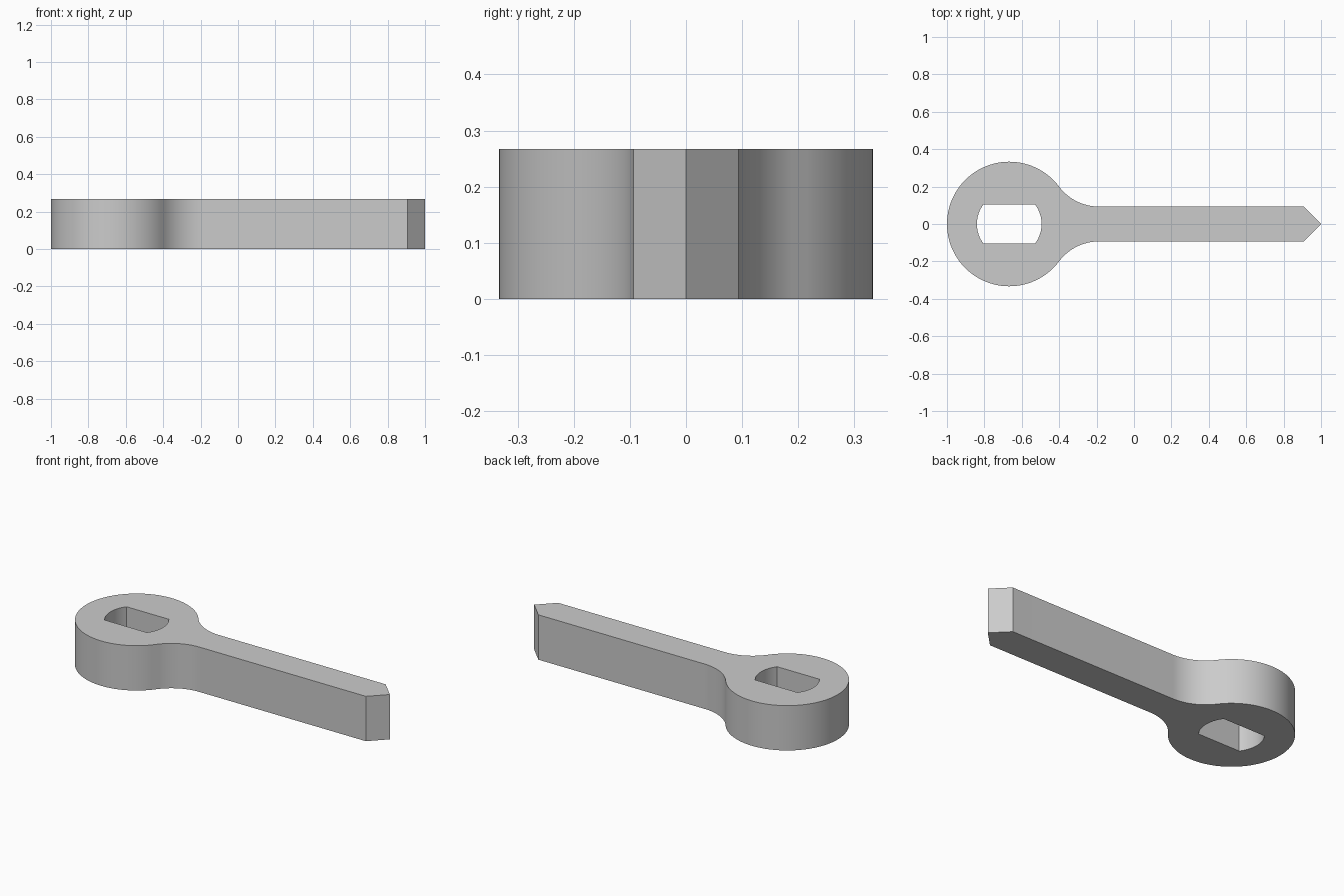
import bpy, bmesh
from math import sin, cos, asin, acos, pi, radians

if "Cube" in bpy.data.objects:
    bpy.data.objects.remove(bpy.data.objects["Cube"])

HEIGHT = 0.267
HEAD_X, HEAD_R = -0.667, 0.333
SHAFT_W, TIP_X = 0.0933, 0.907
FILLET_R = 0.267
SLOT_R, SLOT_W = 0.173, 0.103


def arc(cx, cy, r, start, end, steps):
    return [(cx + r * cos(start + (end - start) * i / steps),
             cy + r * sin(start + (end - start) * i / steps)) for i in range(steps + 1)]


# Outline: pointed tip, shaft, fillet and round head, mirrored across y = 0
fillet_y = SHAFT_W + FILLET_R
reach = HEAD_R + FILLET_R
turn = asin(fillet_y / reach)
fillet_x = HEAD_X + reach * cos(turn)
half = [(1, 0), (TIP_X, SHAFT_W)]
half += arc(fillet_x, fillet_y, FILLET_R, -pi / 2, turn - pi, 16)
half += arc(HEAD_X, 0, HEAD_R, turn, pi, 40)[1:]
outline = half + [(x, -y) for x, y in half[-2:0:-1]]

# Slot: circle flattened on two sides
flat = asin(SLOT_W / SLOT_R)
slot = arc(HEAD_X, 0, SLOT_R, -flat, flat, 16)
slot += arc(HEAD_X, 0, SLOT_R, pi - flat, pi + flat, 16)

# Fill the profile around the slot and raise it
bm = bmesh.new()
for loop in (outline, slot):
    verts = [bm.verts.new((x, y, 0)) for x, y in loop]
    for a, b in zip(verts, verts[1:] + verts[:1]):
        bm.edges.new((a, b))
bmesh.ops.triangle_fill(bm, use_beauty=True, edges=bm.edges[:])
raised = bmesh.ops.extrude_face_region(bm, geom=bm.faces[:], use_keep_orig=True)
top = [v for v in raised["geom"] if isinstance(v, bmesh.types.BMVert)]
bmesh.ops.translate(bm, verts=top, vec=(0, 0, HEIGHT))
bmesh.ops.recalc_face_normals(bm, faces=bm.faces[:])
bmesh.ops.dissolve_limit(bm, angle_limit=radians(0.5), verts=bm.verts[:], edges=bm.edges[:])

mesh = bpy.data.meshes.new("wrench_key")
bm.to_mesh(mesh)
bm.free()
wrench = bpy.data.objects.new("wrench_key", mesh)
bpy.context.collection.objects.link(wrench)

# Plain grey material
grey = bpy.data.materials.new("light_grey")
grey.use_nodes = True
colour = (0.6, 0.6, 0.6, 1)
grey.diffuse_color = colour
grey.node_tree.nodes["Principled BSDF"].inputs["Base Color"].default_value = colour
mesh.materials.append(grey)

bpy.context.view_layer.objects.active = wrench
wrench.select_set(True)
bpy.ops.object.shade_smooth_by_angle(angle=radians(30))
